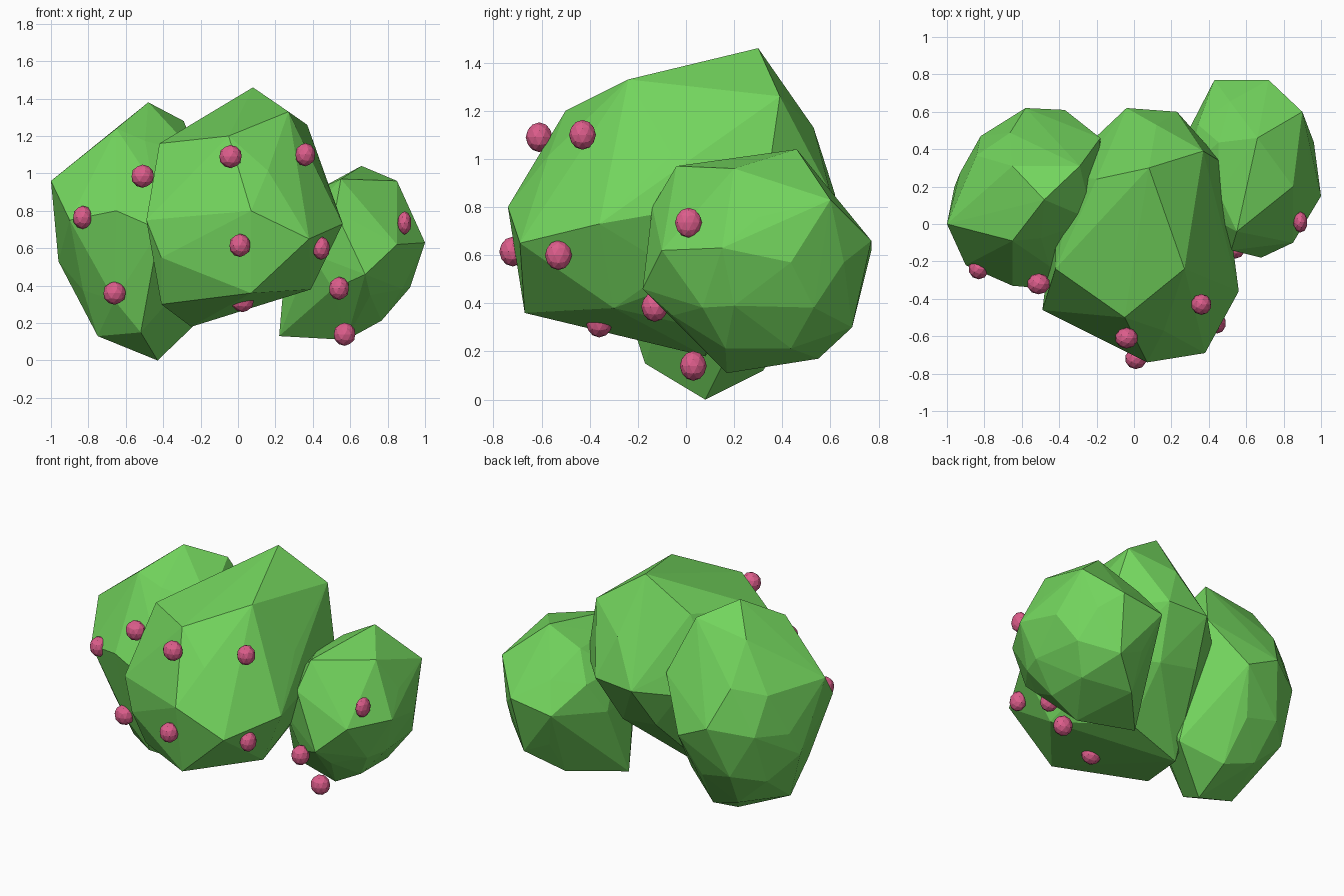
import bpy, bmesh
from mathutils import Vector


def material(name, color):
    m = bpy.data.materials.new(name)
    m.diffuse_color = color
    return m


leaf = material("leaf_green", (0.17, 0.66, 0.11, 1))
pink = material("berry_pink", (0.72, 0.11, 0.26, 1))


def clump(name, center, radii, corners, mat=leaf):
    """Faceted ball; the vertex nearest each given corner is pulled onto it."""
    bm = bmesh.new()
    bmesh.ops.create_icosphere(bm, subdivisions=2, radius=1)
    for v in bm.verts:
        v.co = Vector([c + r * p for c, r, p in zip(center, radii, v.co)])
    free = list(bm.verts)
    for c in corners:
        target = Vector(c)
        v = min(free, key=lambda w: (w.co - target).length)
        v.co = target
        free.remove(v)
    # Re-wrap so the clump stays a clean convex faceted form
    bmesh.ops.delete(bm, geom=bm.edges[:] + bm.faces[:], context='EDGES_FACES')
    bmesh.ops.convex_hull(bm, input=bm.verts)
    loose = [v for v in bm.verts if not v.link_faces]
    bmesh.ops.delete(bm, geom=loose, context='VERTS')
    bmesh.ops.recalc_face_normals(bm, faces=bm.faces)
    me = bpy.data.meshes.new(name)
    bm.to_mesh(me)
    bm.free()
    me.materials.append(mat)
    ob = bpy.data.objects.new(name, me)
    bpy.context.collection.objects.link(ob)
    return ob


# Tall leaf clump on the left
clump("left_leaf_clump", (-0.56, 0.14, 0.68), (0.39, 0.43, 0.58), [
    (-0.48, 0.13, 1.38), (-1.0, 0.0, 0.96), (-0.96, 0.2, 0.53),
    (-0.75, 0.0, 0.13), (-0.43, 0.08, 0.0), (-0.90, -0.22, 0.75),
    (-0.42, -0.35, 0.70), (-0.65, -0.33, 0.80), (-0.82, 0.47, 0.70),
    (-0.58, 0.62, 0.75), (-0.37, 0.61, 0.65), (-0.65, 0.31, 1.23),
    (-0.29, 0.31, 1.28), (-0.18, 0.46, 0.95), (-0.18, 0.20, 0.24),
    (-0.52, -0.17, 0.15), (-0.42, 0.32, 0.12), (-0.66, -0.20, 0.32),
    (-0.22, 0.02, 1.10), (-0.65, -0.09, 1.24)])

# Large leaf clump in the middle
clump("middle_leaf_clump", (0.03, -0.06, 0.80), (0.47, 0.60, 0.48), [
    (0.08, 0.30, 1.46), (0.27, -0.24, 1.33), (0.37, 0.39, 1.26),
    (-0.20, 0.24, 1.25), (-0.42, -0.24, 1.16), (-0.05, -0.50, 1.20),
    (0.07, -0.74, 0.80), (0.38, -0.69, 0.65), (0.56, -0.36, 0.73),
    (0.07, -0.67, 0.36), (0.39, -0.30, 0.38), (-0.41, -0.36, 0.30),
    (-0.25, 0.08, 0.18), (-0.49, -0.46, 0.75), (-0.41, -0.50, 0.55),
    (-0.04, 0.62, 0.85), (0.23, 0.60, 0.86), (0.10, 0.10, 0.29),
    (0.12, 0.53, 1.13), (0.47, 0.33, 0.85)])

# Smaller leaf clump at the right and back
clump("right_leaf_clump", (0.61, 0.30, 0.57), (0.37, 0.44, 0.42), [
    (0.66, 0.46, 1.04), (0.85, 0.2, 0.96), (1.0, 0.15, 0.63),
    (0.92, 0.20, 0.39), (0.58, 0.17, 0.11), (0.22, 0.27, 0.13),
    (0.68, -0.18, 0.46), (0.85, -0.10, 0.62), (0.52, -0.14, 0.80),
    (0.90, 0.60, 0.83), (0.72, 0.77, 0.66), (0.43, 0.77, 0.62),
    (0.55, -0.04, 0.97), (0.48, 0.55, 0.17), (0.68, 0.69, 0.30)])

# Berries scattered over the front: position and half width
berries = [
    (-0.51, -0.32, 0.985, 0.062), (-0.83, -0.24, 0.765, 0.054),
    (-0.66, -0.22, 0.36, 0.062), (-0.04, -0.61, 1.09, 0.062),
    (0.36, -0.43, 1.10, 0.055), (0.01, -0.72, 0.615, 0.058),
    (0.445, -0.53, 0.60, 0.047), (0.025, -0.36, 0.32, 0.062),
    (0.54, -0.13, 0.385, 0.055), (0.57, 0.03, 0.14, 0.06),
    (0.89, 0.01, 0.735, 0.038)]
for i, (x, y, z, w) in enumerate(berries):
    clump(f"berry_{i + 1}", (x, y, z), (w, 0.056, 0.062), [], pink)
